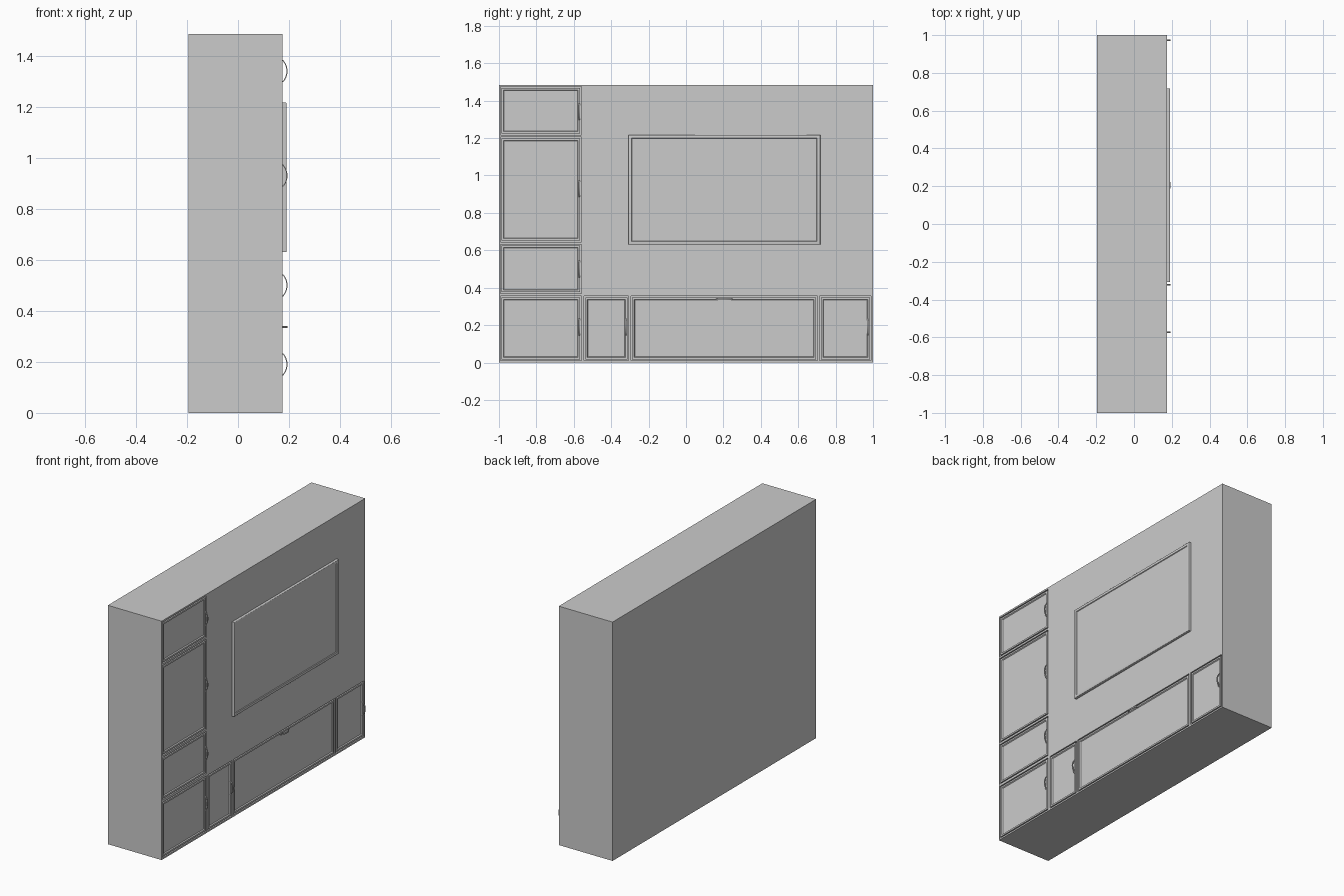
import bpy, bmesh, math

if "Cube" in bpy.data.objects:
    bpy.data.objects.remove(bpy.data.objects["Cube"])

FACE = 0.175   # front plane of the cabinet
BACK = -0.195


def finish(bm, name):
    bmesh.ops.recalc_face_normals(bm, faces=bm.faces[:])
    me = bpy.data.meshes.new(name)
    bm.to_mesh(me)
    bm.free()
    ob = bpy.data.objects.new(name, me)
    bpy.context.collection.objects.link(ob)
    return ob


def add_box(bm, x, y, z):
    vs = bmesh.ops.create_cube(bm, size=1)["verts"]
    for v in vs:
        v.co = [r[0] if c < 0 else r[1] for c, r in zip(v.co, (x, y, z))]
    return vs


def panel(name, x, y, z, frame, lip, depth, bevel=0.0):
    """Box whose +x face has a border and a recessed centre."""
    bm = bmesh.new()
    add_box(bm, x, y, z)
    bm.normal_update()
    front = max(bm.faces, key=lambda f: f.normal.x)
    if bevel:
        bmesh.ops.bevel(bm, geom=list(front.edges), offset=bevel, segments=3,
                        affect='EDGES', profile=0.5)
        bm.normal_update()
        front = max(bm.faces, key=lambda f: (round(f.normal.x, 3), f.calc_area()))
    bmesh.ops.inset_region(bm, faces=[front], thickness=frame)
    bmesh.ops.inset_region(bm, faces=[front], thickness=lip)
    for v in front.verts:
        v.co.x -= depth
    return finish(bm, name)


def bow_handle(name, y, z, horizontal=False, half=0.043, rise=0.017, width=0.008, thick=0.004):
    bm = bmesh.new()
    radius = (half ** 2 + rise ** 2) / (2 * rise)
    span = math.asin(half / radius)
    rings = []
    for i in range(17):
        a = span * (i / 8 - 1)
        ring = []
        for dr, w in ((0, -1), (0, 1), (thick, 1), (thick, -1)):
            r = radius - thick / 2 + dr
            x = FACE + rise - radius + r * math.cos(a)
            u, v = r * math.sin(a), w * width / 2
            ring.append(bm.verts.new((x, y + (u if horizontal else v), z + (v if horizontal else u))))
        rings.append(ring)
    for p, q in zip(rings, rings[1:]):
        for k in range(4):
            bm.faces.new((p[k], p[(k + 1) % 4], q[(k + 1) % 4], q[k]))
    bm.faces.new(rings[0])
    bm.faces.new(rings[-1])
    return finish(bm, name)


# name, y range, z range, handle (y, z, horizontal)
doors = [
    ("column_bottom_door", (-0.993, -0.56), (0.01, 0.355), (-0.572, 0.19, False)),
    ("column_lower_door", (-0.993, -0.56), (0.37, 0.632), (-0.572, 0.50, False)),
    ("column_tall_door", (-0.993, -0.56), (0.645, 1.205), (-0.572, 0.93, False)),
    ("column_top_door", (-0.993, -0.56), (1.217, 1.475), (-0.572, 1.34, False)),
    ("narrow_left_door", (-0.545, -0.307), (0.01, 0.355), (-0.322, 0.19, False)),
    ("wide_drawer", (-0.295, 0.702), (0.01, 0.355), (0.205, 0.337, True)),
    ("narrow_right_door", (0.715, 0.99), (0.01, 0.355), (0.973, 0.19, False)),
]

# cabinet body with shallow door openings
bm = bmesh.new()
add_box(bm, (BACK, FACE), (-1, 1), (0, 1.485))
body = finish(bm, "cabinet_body")
bm = bmesh.new()
for _, y, z, _h in doors:
    add_box(bm, (FACE - 0.012, FACE + 0.05), y, z)
cutter = finish(bm, "door_opening_cutter")
cutter.hide_render = True
cutter.hide_viewport = True
cut = body.modifiers.new("door_openings", 'BOOLEAN')
cut.object = cutter
cut.solver = 'EXACT'

# doors with recessed centre panels, and bow handles
GAP = 0.007
for name, y, z, (hy, hz, flat) in doors:
    panel(name, (FACE - 0.013, FACE), (y[0] + GAP, y[1] - GAP),
          (z[0] + GAP, z[1] - GAP), 0.014, 0.006, 0.006)
    bow_handle(name + "_handle", hy, hz, flat)

# flat screen with rounded rim
tv = panel("television", (FACE - 0.002, 0.191), (-0.308, 0.718), (0.63, 1.217),
           0.018, 0.004, 0.004, bevel=0.005)
bpy.context.view_layer.objects.active = tv
tv.select_set(True)
bpy.ops.object.shade_smooth_by_angle(angle=math.radians(35))
